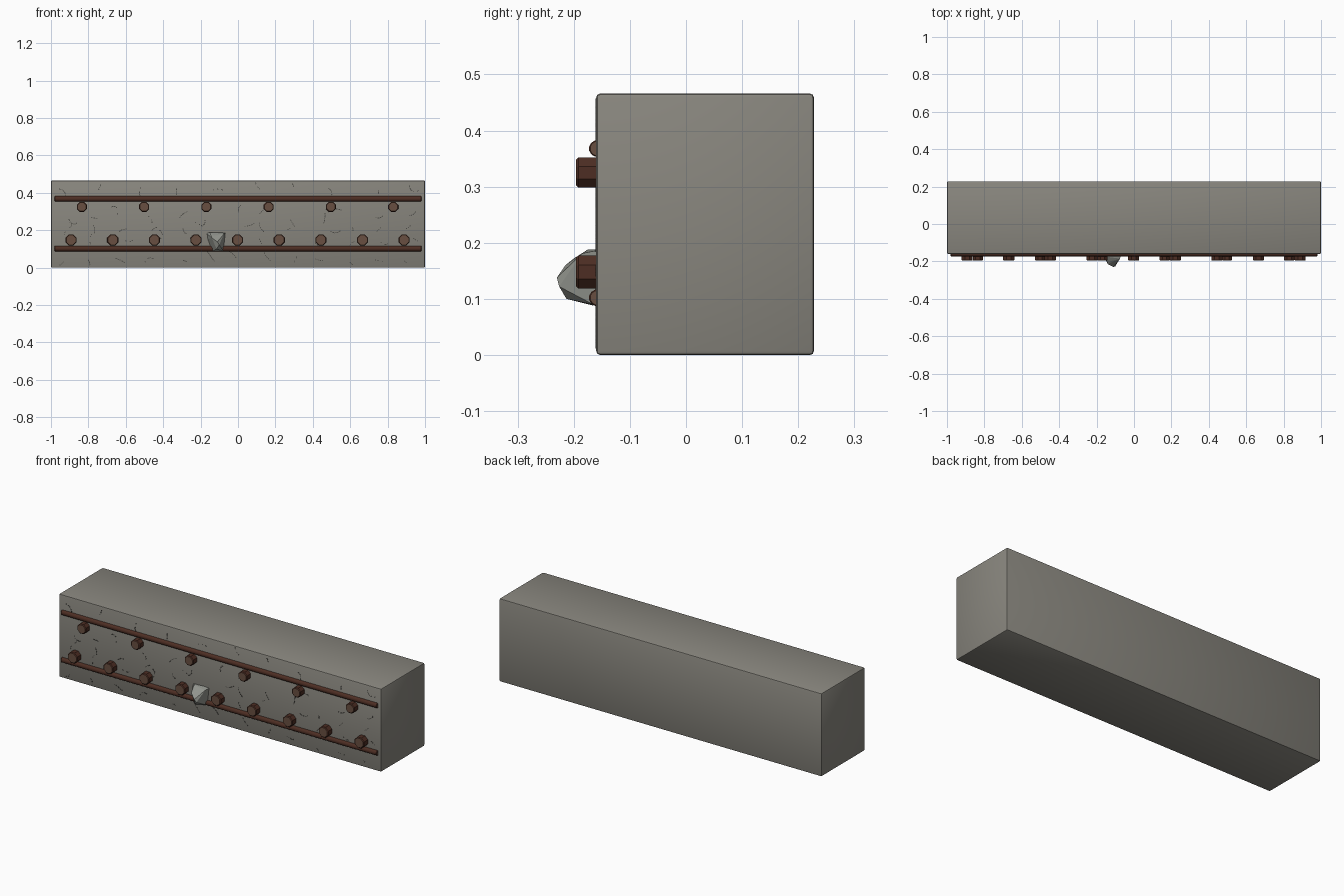
import bpy, bmesh, math, random
from mathutils import Matrix, Vector

cube = bpy.data.objects.get("Cube")
if cube:
    bpy.data.objects.remove(cube, do_unlink=True)

FRONT = -0.16
rng = random.Random(7)


def material(name, rgb):
    m = bpy.data.materials.new(name)
    m.use_nodes = True
    m.diffuse_color = (*rgb, 1)
    bsdf = m.node_tree.nodes["Principled BSDF"]
    bsdf.inputs["Base Color"].default_value = (*rgb, 1)
    bsdf.inputs["Roughness"].default_value = 0.9
    return m


concrete = material("concrete grey", (0.25, 0.24, 0.21))
crack = material("crack dark grey", (0.07, 0.068, 0.06))
rust = material("dark rust", (0.075, 0.027, 0.017))
rust_end = material("worn rust end", (0.14, 0.078, 0.052))
stone = material("pale stone", (0.29, 0.30, 0.27))


def finish(bm, name, mats, smooth=None):
    bmesh.ops.recalc_face_normals(bm, faces=bm.faces)
    mesh = bpy.data.meshes.new(name)
    bm.to_mesh(mesh)
    bm.free()
    for m in mats:
        mesh.materials.append(m)
    ob = bpy.data.objects.new(name, mesh)
    bpy.context.collection.objects.link(ob)
    if smooth:
        bpy.ops.object.select_all(action='DESELECT')
        bpy.context.view_layer.objects.active = ob
        ob.select_set(True)
        bpy.ops.object.shade_smooth_by_angle(angle=math.radians(smooth))
    return ob


def rod(name, start, end, radius, sides, bevel, smooth=None):
    """Cylinder between two points with bevelled rims and paler end caps."""
    a, b = Vector(start), Vector(end)
    axis = (b - a).normalized()
    bm = bmesh.new()
    bmesh.ops.create_cone(bm, cap_ends=True, segments=sides, radius1=radius,
                          radius2=radius, depth=(b - a).length)
    bmesh.ops.rotate(bm, verts=bm.verts, cent=(0, 0, 0),
                     matrix=Matrix.Rotation(math.pi / sides, 3, 'Z'))
    rims = [e for e in bm.edges
            if abs(e.verts[0].co.z - e.verts[1].co.z) < bevel]
    bmesh.ops.bevel(bm, geom=rims, offset=bevel, segments=1, affect='EDGES')
    turn = axis.to_track_quat('Z', 'Y').to_matrix().to_4x4()
    bmesh.ops.transform(bm, verts=bm.verts,
                        matrix=Matrix.Translation((a + b) / 2) @ turn)
    bm.normal_update()
    for f in bm.faces:
        f.material_index = int(abs(f.normal.dot(axis)) > 0.95)
    return finish(bm, name, [rust, rust_end], smooth)


# Concrete block with softened edges
bm = bmesh.new()
bmesh.ops.create_cube(bm, size=1, matrix=Matrix.Translation((0, 0.034, 0.233))
                      @ Matrix.Diagonal((2, 0.388, 0.466, 1)))
bmesh.ops.bevel(bm, geom=bm.edges[:], offset=0.007, segments=2,
                profile=0.5, affect='EDGES')
finish(bm, "concrete_block", [concrete], 30)

# Two long reinforcing bars half sunk into the front
for label, z in (("upper", 0.368), ("lower", 0.102)):
    rod(label + "_bar", (-0.98, FRONT + 0.002, z), (0.98, FRONT + 0.002, z),
        0.015, 12, 0.002, 40)

# Rows of short stubs cut off in front of the wall
for label, count, first, step, z, r in (("upper", 6, -0.835, 0.333, 0.325, 0.029),
                                        ("lower", 9, -0.892, 0.2225, 0.148, 0.032)):
    for i in range(count):
        x = first + i * step
        rod(f"{label}_stub_{i + 1}", (x, FRONT + 0.03, z), (x, -0.196, z),
            r, 8, 0.004)

# Faceted stone lodged above the lower bar
outline = [(-0.17, -0.15, 0.185), (-0.065, -0.15, 0.188), (-0.15, -0.175, 0.188),
           (-0.075, -0.185, 0.181), (-0.13, -0.2, 0.172), (-0.14, -0.215, 0.16),
           (-0.11, -0.23, 0.138), (-0.1, -0.226, 0.122), (-0.115, -0.213, 0.1),
           (-0.135, -0.165, 0.088), (-0.08, -0.165, 0.09), (-0.165, -0.15, 0.15)]
bm = bmesh.new()
for p in outline:
    bm.verts.new(p)
bmesh.ops.convex_hull(bm, input=bm.verts)
finish(bm, "lodged_stone", [stone])

# Broken hairline cracks: short chains of thin plates over the front
bm = bmesh.new()
for row, count in ((0.045, 13), (0.15, 12), (0.215, 13), (0.28, 13), (0.43, 10)):
    for i in range(count):
        x = -0.92 + 1.84 * i / (count - 1) + rng.uniform(-0.04, 0.04)
        z = row + rng.uniform(-0.02, 0.012)
        heading = rng.uniform(0, 2 * math.pi)
        bend = rng.uniform(-0.5, 0.5)
        for _ in range(rng.randint(3, 6)):
            if abs(x) < 0.98 and 0.012 < z < 0.455 and rng.random() < 0.75:
                bmesh.ops.create_cube(
                    bm, size=1, matrix=Matrix.Translation((x, FRONT, z))
                    @ Matrix.Rotation(-heading, 4, 'Y')
                    @ Matrix.Diagonal((rng.uniform(0.005, 0.012), 0.002, 0.004, 1)))
            x += 0.012 * math.cos(heading)
            z += 0.012 * math.sin(heading)
            heading += bend
finish(bm, "hairline_cracks", [crack])
